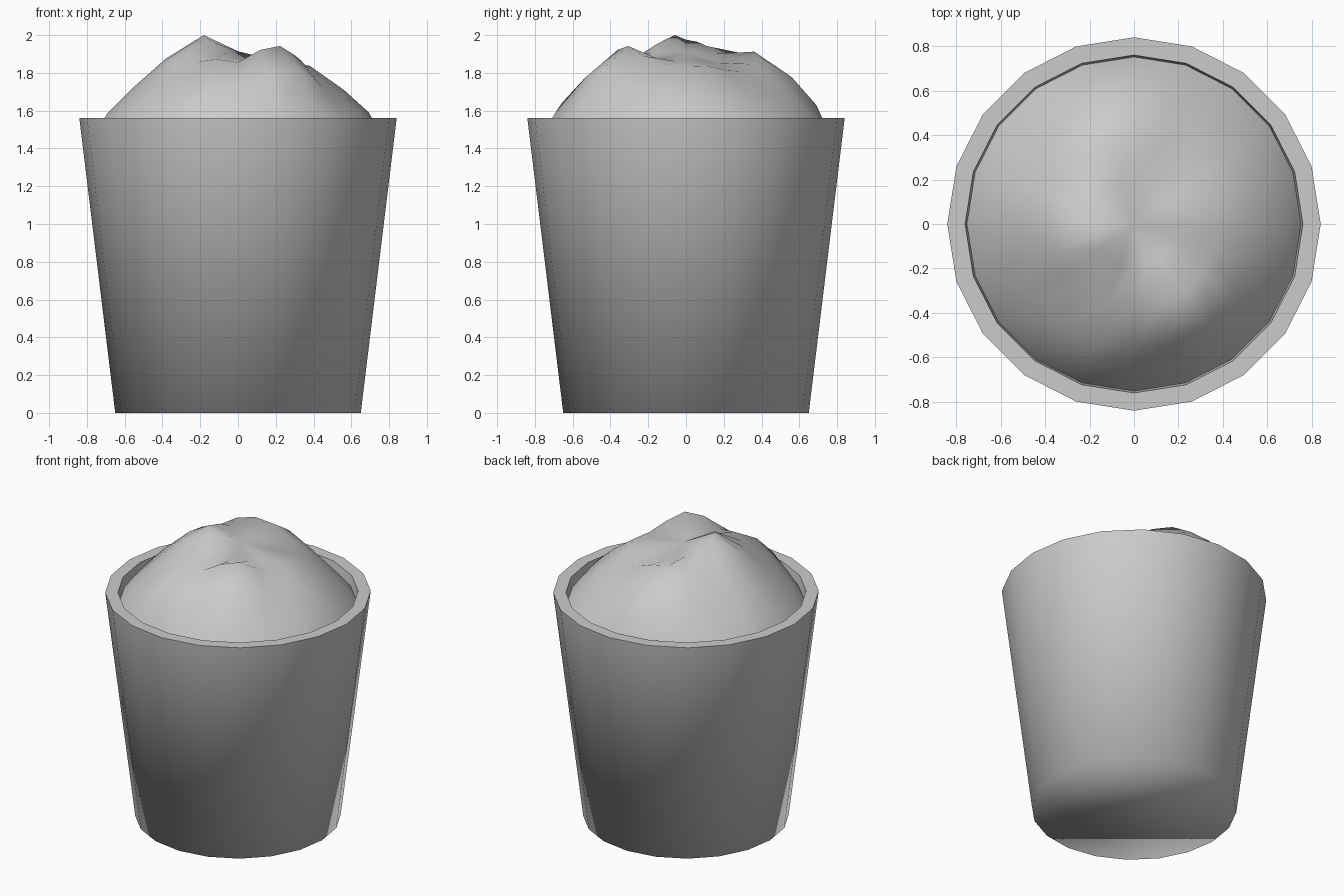
import bpy, bmesh, math

if "Cube" in bpy.data.objects:
    bpy.data.objects.remove(bpy.data.objects["Cube"])

SIDES = 20


def lathe(name, rings, height=None, sharp_rings=(), cap_start=None, cap_end=None):
    """Stack of 20-sided rings (radius, z), closed with optional centre fans."""
    bm = bmesh.new()
    loops = []
    for r, z in rings:
        loop = []
        for i in range(SIDES):
            a = 2 * math.pi * i / SIDES
            x, y = r * math.cos(a), r * math.sin(a)
            loop.append(bm.verts.new((x, y, height(x, y, z) if height else z)))
        loops.append(loop)
    for lo, hi in zip(loops, loops[1:]):
        for i in range(SIDES):
            j = (i + 1) % SIDES
            bm.faces.new((lo[i], lo[j], hi[j], hi[i]))
    if cap_start:
        bm.faces.new(loops[0][::-1])
    if cap_end is not None:
        top = bm.verts.new((0, 0, height(0, 0, cap_end) if height else cap_end))
        for i in range(SIDES):
            bm.faces.new((loops[-1][i], loops[-1][(i + 1) % SIDES], top))
    for f in bm.faces:
        f.smooth = True
    for k in sharp_rings:
        for i in range(SIDES):
            bm.edges.get((loops[k][i], loops[k][(i + 1) % SIDES])).smooth = False
    me = bpy.data.meshes.new(name)
    bm.to_mesh(me)
    bm.free()
    ob = bpy.data.objects.new(name, me)
    bpy.context.collection.objects.link(ob)
    return ob


# Tapered pot with a flat rim and a hollow inside
lathe("pot", [(0.65, 0), (0.84, 1.56), (0.76, 1.56), (0.58, 0.08)],
      sharp_rings=(1, 2), cap_start=True, cap_end=0.08)

# Lumps and hollows of the heap: x, y, surface height
LUMPS = [
    (-0.18, -0.06, 2.00), (0.26, -0.38, 1.92), (-0.18, -0.53, 1.79),
    (-0.20, 0.46, 1.86), (0.03, 0.48, 1.86), (0.38, 0.00, 1.84),
    (0.28, 0.50, 1.67), (0.66, -0.10, 1.62), (-0.10, 0.68, 1.64),
    (-0.38, 0.05, 1.88), (-0.58, 0.10, 1.69), (0.08, -0.10, 1.86),
    (0.50, -0.30, 1.68), (-0.45, -0.40, 1.66), (0.10, 0.22, 1.83),
]
PROFILE = [(0.752, 1.49), (0.69, 1.57), (0.56, 1.69), (0.38, 1.82), (0.19, 1.88)]


def base_height(r):
    pts = PROFILE + [(0.0, 1.91)]
    for (r0, z0), (r1, z1) in zip(pts, pts[1:]):
        if r >= r1:
            return z0 + (z1 - z0) * (r0 - r) / (r0 - r1)
    return 1.91


def lumpy(x, y, z):
    r = math.hypot(x, y)
    if r > 0.74:
        return z
    total, weight = 0.0, 0.15
    for px, py, pz in LUMPS:
        w = math.exp(-((x - px) ** 2 + (y - py) ** 2) / 0.018)
        total += w * (pz - base_height(math.hypot(px, py)))
        weight += w
    return z + total / weight


# Lumpy heap filling the pot
heap = lathe("soil_heap", PROFILE, height=lumpy, cap_end=1.91)
peak = max(heap.data.vertices, key=lambda v: v.co.z)
peak.co.z = 2.0
